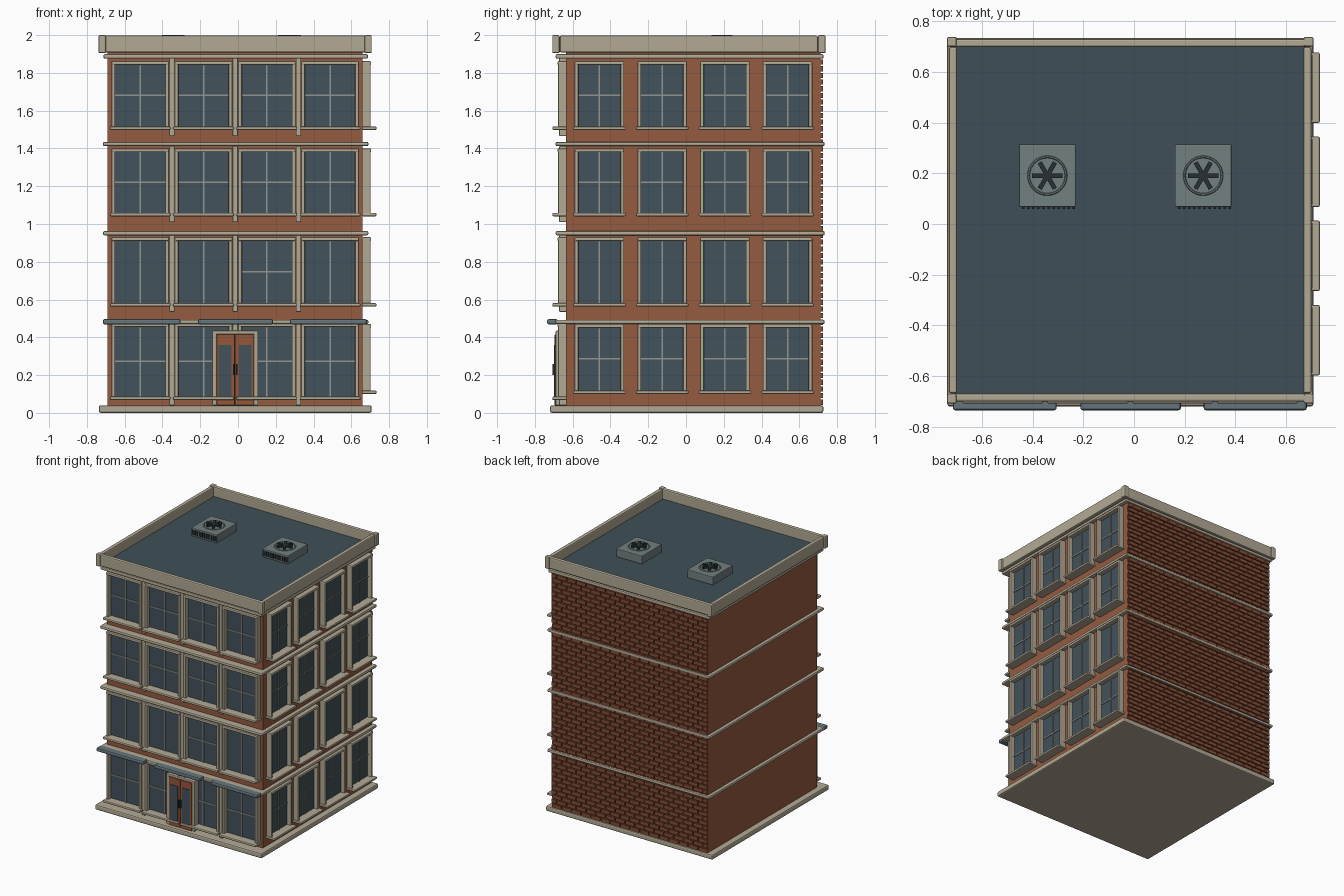
import bpy, bmesh, math
from mathutils import Matrix, Vector

if "Cube" in bpy.data.objects:
    bpy.data.objects.remove(bpy.data.objects["Cube"])


def material(name, rgb):
    m = bpy.data.materials.new(name)
    m.diffuse_color = (*rgb, 1)
    m.use_nodes = True
    m.node_tree.nodes["Principled BSDF"].inputs["Base Color"].default_value = m.diffuse_color
    return m


BRICK = material("brick_wall", (0.30, 0.105, 0.05))
BRICK2 = material("brick_relief", (0.23, 0.075, 0.038))
TRIM = material("beige_trim", (0.45, 0.40, 0.30))
GLASS = material("dark_glass", (0.055, 0.085, 0.105))
ROOF = material("slate_roof", (0.050, 0.078, 0.095))
SIGN = material("blue_grey_sign", (0.13, 0.18, 0.20))
METAL = material("grey_metal", (0.17, 0.215, 0.22))
DARK = material("dark_metal", (0.02, 0.03, 0.035))
DOOR = material("door_wood", (0.30, 0.095, 0.04))
BAR = material("pale_bars", (0.30, 0.30, 0.28))


def boxes(name, spans, mat, bevel=0.0, matrix=None):
    """One object from a list of (x0, x1, y0, y1, z0, z1) boxes."""
    bm = bmesh.new()
    for x0, x1, y0, y1, z0, z1 in spans:
        mid = Vector(((x0 + x1) / 2, (y0 + y1) / 2, (z0 + z1) / 2))
        size = Matrix.Diagonal((x1 - x0, y1 - y0, z1 - z0, 1))
        bmesh.ops.create_cube(bm, size=1, matrix=Matrix.Translation(mid) @ size)
    if matrix:
        bm.transform(matrix)
    me = bpy.data.meshes.new(name)
    bm.to_mesh(me)
    bm.free()
    me.materials.append(mat)
    ob = bpy.data.objects.new(name, me)
    bpy.context.collection.objects.link(ob)
    if bevel:
        mod = ob.modifiers.new("bevel", "BEVEL")
        mod.width, mod.segments = bevel, 2
    return ob


def window(name, w, z0, z1, matrix, cross):
    """Window facing -y, its wall plane at y = 0."""
    h, t, zm = w / 2, 0.02, (z0 + z1) / 2
    boxes(name + "_frame", [
        (-h, -h + t, -0.042, 0.005, z0, z1), (h - t, h, -0.042, 0.005, z0, z1),
        (-h, h, -0.045, 0.005, z1 - t, z1)], TRIM, 0.006, matrix)
    boxes(name + "_sill", [(-h - 0.008, h + 0.008, -0.073, 0.005, z0 - 0.002, z0 + 0.016)],
          TRIM, 0.006, matrix)
    boxes(name + "_glass", [(-h + t, h - t, -0.009, 0, z0 + 0.016, z1 - t)], GLASS, 0, matrix)
    bars = [(-0.004, 0.004, -0.016, -0.008, z0 + 0.016, z1 - t)]
    if cross:
        bars.append((-h + t, h - t, -0.015, -0.008, zm - 0.004, zm + 0.004))
    boxes(name + "_bars", bars, BAR, 0, matrix)


# Main block, base and floor ledges
X0, X1, Y0, Y1 = -0.69, 0.66, -0.635, 0.712
boxes("main_walls", [(X0, X1, Y0, Y1, 0.03, 1.915)], BRICK)
boxes("base_slab", [(-0.737, 0.708, -0.72, 0.727, 0, 0.04)], TRIM, 0.01)
for i, z in enumerate((0.47, 0.94, 1.412)):
    boxes(f"floor_ledge_{i + 1}", [(-0.715, 0.69, -0.69, 0.734, z, z + 0.023)], TRIM, 0.008)
boxes("cornice_ledge", [(-0.712, 0.688, -0.69, 0.728, 1.875, 1.9)], TRIM, 0.008)

# Roof deck, parapet walls and corner posts
px0, px1, py0, py1 = -0.73, 0.70, -0.70, 0.73
boxes("roof_deck", [(px0 + 0.01, px1 - 0.01, py0 + 0.01, py1 - 0.01, 1.911, 1.922)], ROOF)
T = 0.032
boxes("parapet", [
    (px0, px1, py0, py0 + T, 1.908, 1.997), (px0, px1, py1 - T, py1, 1.908, 1.997),
    (px0, px0 + T, py0 + T, py1 - T, 1.908, 1.997),
    (px1 - T, px1, py0 + T, py1 - T, 1.908, 1.997)], TRIM, 0.008)
boxes("parapet_corner_posts", [
    (x - 0.019, x + 0.019, y - 0.019, y + 0.019, 1.905, 2.0)
    for x in (px0 + 0.011, px1 - 0.011) for y in (py0 + 0.011, py1 - 0.011)], TRIM, 0.006)

# Windows on the front and the right side, floor by floor
front_levels = [(0.07, 0.475), (0.565, 0.93), (1.043, 1.40), (1.50, 1.862)]
right_levels = [(0.102, 0.47), (0.565, 0.93), (1.043, 1.40), (1.50, 1.862)]
quarter = Matrix.Rotation(math.pi / 2, 4, "Z")
for f in range(4):
    for c in range(4):
        at = Matrix.Translation((-0.015 + 0.335 * (c - 1.5), Y0, 0))
        window(f"front_window_{f + 1}_{c + 1}", 0.305, *front_levels[f], at, f != 1 or c == 2)
        at = Matrix.Translation((X1, 0.04 + 0.332 * (c - 1.5), 0)) @ quarter
        window(f"right_window_{f + 1}_{c + 1}", 0.262, *right_levels[f], at, f != 1)

# Pilasters between the front windows
for f, (a, b) in enumerate([(0.04, 0.47), (0.535, 0.94), (1.01, 1.412), (1.465, 1.88)]):
    boxes(f"front_pilasters_{f + 1}", [
        (x - 0.014, x + 0.014, -0.672, Y0 + 0.005, a, b) for x in (-0.35, -0.015, 0.32)],
        TRIM, 0.005)

# Double door with surround, panes and handles
boxes("door_surround", [
    (-0.137, -0.113, -0.69, Y0, 0.04, 0.432), (0.083, 0.107, -0.69, Y0, 0.04, 0.432),
    (-0.137, 0.107, -0.69, Y0, 0.415, 0.435)], TRIM, 0.005)
boxes("door_leaves", [(-0.113, -0.0165, -0.695, Y0, 0.04, 0.415),
                      (-0.0135, 0.083, -0.695, Y0, 0.04, 0.415)], DOOR, 0.003)
boxes("door_panes", [(-0.102, -0.035, -0.699, -0.693, 0.075, 0.36),
                     (0.005, 0.072, -0.699, -0.693, 0.075, 0.36)], GLASS)
boxes("door_handles", [(-0.027, -0.019, -0.707, -0.694, 0.2, 0.26),
                       (-0.011, -0.003, -0.707, -0.694, 0.2, 0.26)], DARK)

# Blank sign boards above the ground floor
boxes("sign_boards", [(a, b, -0.735, -0.68, 0.468, 0.497)
                      for a, b in ((-0.715, -0.305), (-0.212, 0.185), (0.275, 0.682))], SIGN, 0.009)

# Raised brickwork on the back wall, in running bond
bricks = []
pitch, step, rows = 0.0353, 0.0844, 52
for r in range(rows):
    z = 0.043 + r * pitch
    for c in range(17):
        a = X0 + (c - 0.5 * (r % 2)) * step
        b = min(a + step - 0.008, X1)
        a = max(a, X0)
        if b - a > 0.01:
            bricks.append((a, b, Y1 - 0.004, Y1 + 0.012, z, z + pitch - 0.008))
boxes("back_brickwork", bricks, BRICK2)

# Rooftop cooling units with fans and vent slats
for i, x in enumerate((-0.342, 0.273)):
    y, top = 0.191, 1.985
    boxes(f"cooling_unit_{i + 1}", [(x - 0.112, x + 0.112, y - 0.124, y + 0.124, 1.92, top)],
          METAL, 0.005)
    boxes(f"cooling_vents_{i + 1}", [
        (x - 0.1 + k * 0.02, x - 0.09 + k * 0.02, y - 0.131, y - 0.12, 1.935, 1.972)
        for k in range(11)], DARK)
    bpy.ops.mesh.primitive_torus_add(location=(x, y, top), major_radius=0.074, minor_radius=0.005,
                                     major_segments=32, minor_segments=6)
    ring = bpy.context.object
    ring.name = f"fan_ring_{i + 1}"
    ring.data.materials.append(METAL)
    bpy.ops.object.shade_smooth_by_angle()
    for k in range(3):
        spin = Matrix.Translation((x, y, 0)) @ Matrix.Rotation(k * math.pi / 3, 4, "Z")
        boxes(f"fan_blade_{i + 1}_{k + 1}", [(-0.06, 0.06, -0.009, 0.009, top, 2.0)],
              DARK, 0, spin)
